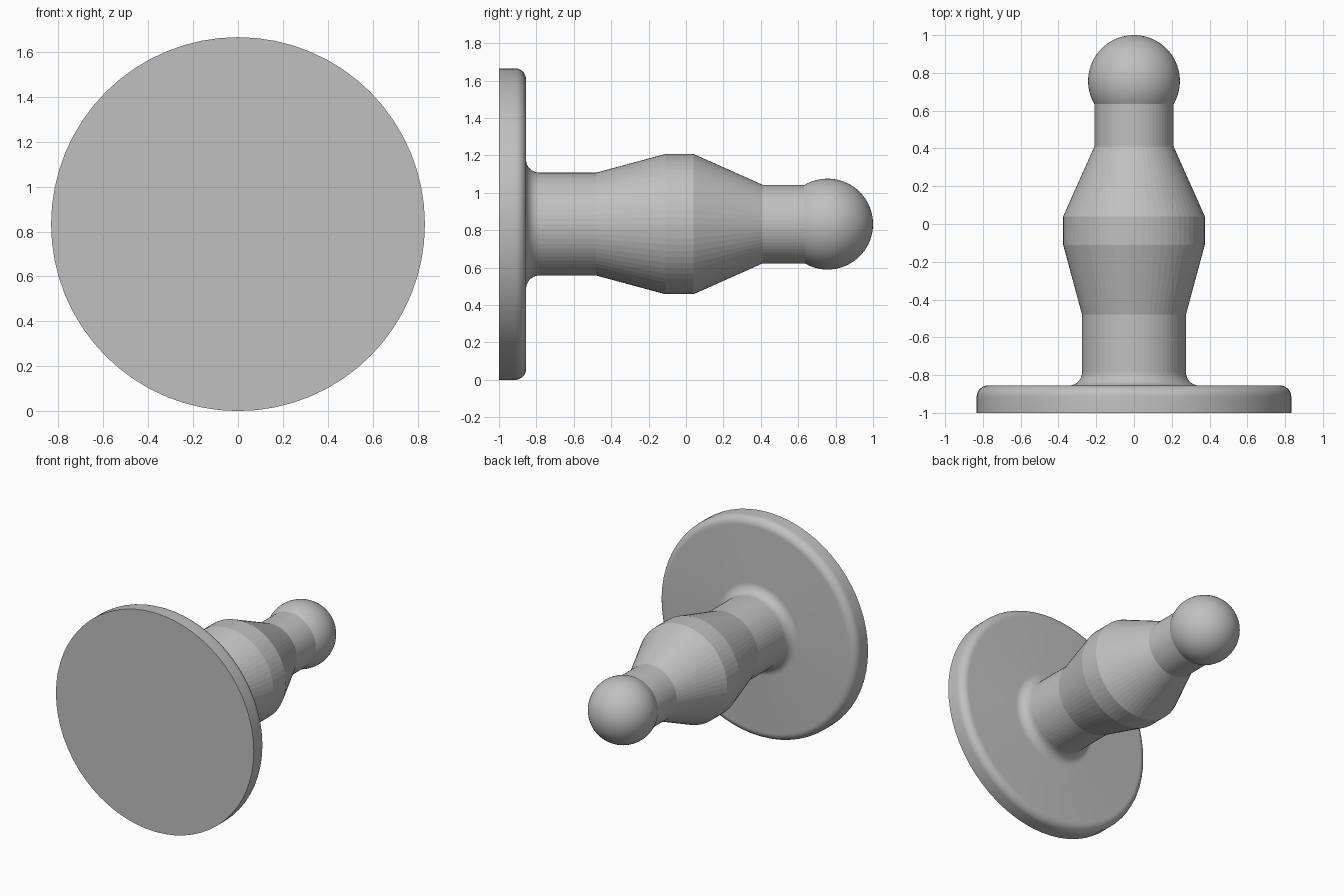
import bpy
import bmesh
from math import sin, cos, pi, asin, radians
from mathutils import Vector

cube = bpy.data.objects.get("Cube")
if cube:
    bpy.data.objects.remove(cube, do_unlink=True)

SEGMENTS = 64
CENTRE_Z = 0.833

grey = bpy.data.materials.new("plain grey")
grey.use_nodes = True
colour = (0.53, 0.53, 0.53, 1)
grey.diffuse_color = colour
grey.node_tree.nodes["Principled BSDF"].inputs["Base Color"].default_value = colour


def arc(y, r, radius, start, end, steps):
    """Profile points (y, r) on an arc; angle 0 points along +y."""
    angles = [start + (end - start) * i / steps for i in range(steps + 1)]
    return [(y + radius * cos(a), r + radius * sin(a)) for a in angles]


# Profile along the y axis: flange, root fillet, tapered stem, round tip
ball_y, ball_r, neck_r = 0.757, 0.243, 0.21
flange = [(-1, 0), (-1, 0.833)] + arc(-0.915, 0.773, 0.06, pi / 2, 0, 8)
root = arc(-0.785, 0.345, 0.07, pi, 1.5 * pi, 8)
stem = [(-0.48, 0.275), (-0.11, 0.375), (0.04, 0.375), (0.41, neck_r)]
ball = arc(ball_y, 0, ball_r, pi - asin(neck_r / ball_r), 0, 24)
profile = flange + root + stem + ball

# Revolve the profile
bm = bmesh.new()
verts = [bm.verts.new((0, y, r)) for y, r in profile]
edges = [bm.edges.new(pair) for pair in zip(verts, verts[1:])]
bmesh.ops.spin(bm, geom=verts + edges, cent=(0, 0, 0), axis=(0, 1, 0),
               angle=2 * pi, steps=SEGMENTS)
bmesh.ops.remove_doubles(bm, verts=bm.verts, dist=0.0005)
bmesh.ops.recalc_face_normals(bm, faces=bm.faces)
bmesh.ops.translate(bm, verts=bm.verts, vec=Vector((0, 0, CENTRE_Z)))

mesh = bpy.data.meshes.new("flanged_knob")
bm.to_mesh(mesh)
bm.free()
mesh.materials.append(grey)
knob = bpy.data.objects.new("flanged_knob", mesh)
bpy.context.collection.objects.link(knob)

# Rounded parts smooth, straight stem sections faceted
bpy.context.view_layer.objects.active = knob
knob.select_set(True)
bpy.ops.object.shade_smooth_by_angle(angle=radians(14))
for face in mesh.polygons:
    if -0.78 < face.center.y < 0.63:
        face.use_smooth = False
